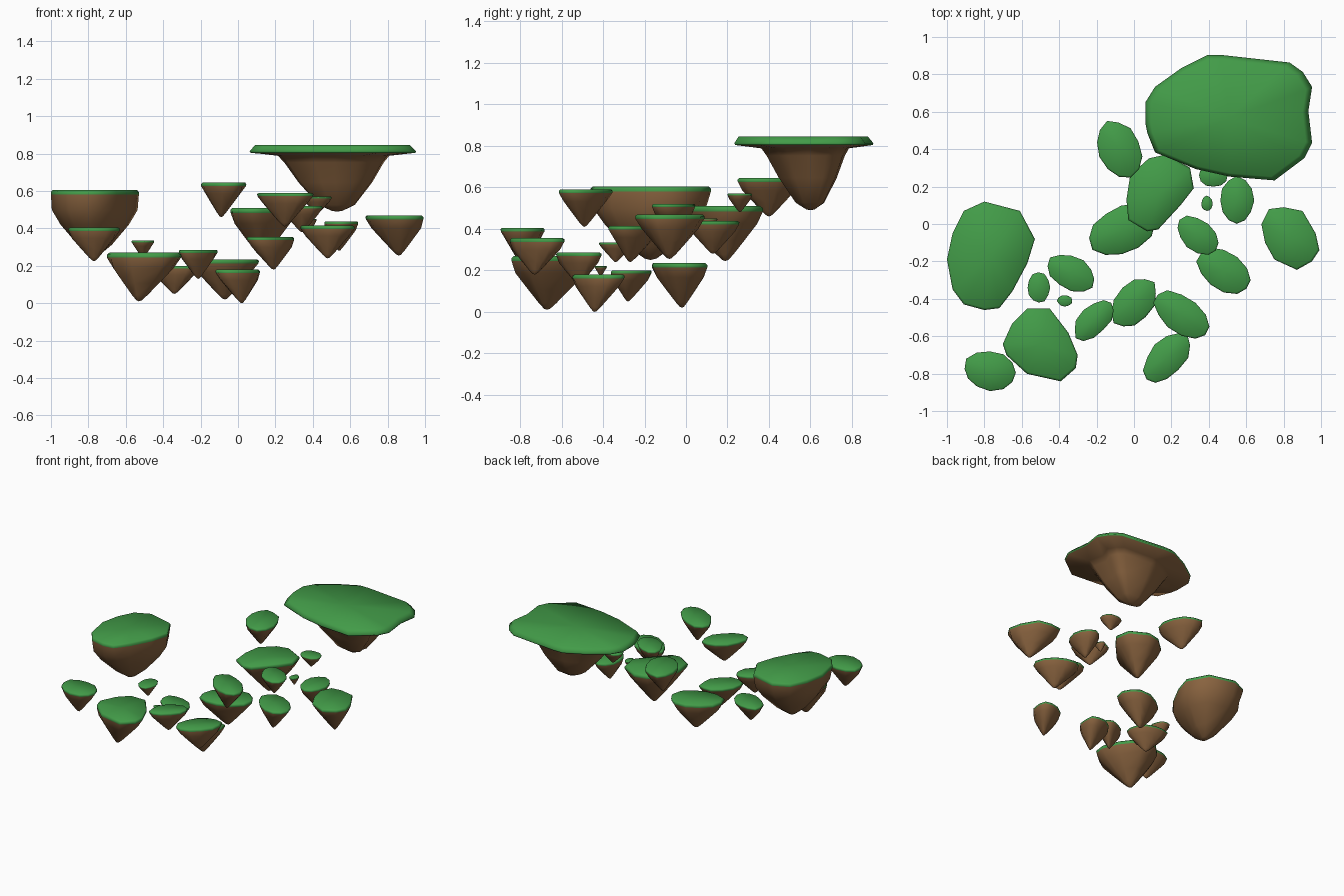
import bpy, bmesh, math, random
from mathutils import Vector

random.seed(4)
if "Cube" in bpy.data.objects:
    bpy.data.objects.remove(bpy.data.objects["Cube"], do_unlink=True)


def material(name, colour):
    mat = bpy.data.materials.new(name)
    mat.use_nodes = True
    mat.diffuse_color = (*colour, 1)
    mat.node_tree.nodes["Principled BSDF"].inputs["Base Color"].default_value = (*colour, 1)
    return mat


GRASS = material("grass green", (0.055, 0.33, 0.065))
EARTH = material("earth brown", (0.25, 0.125, 0.05))

# Profiles from the turf edge to the tip: (radius, share of the depth)
CONE = [(.94, 0), (1, .04), (.99, .1), (.82, .32), (.48, .63), (.2, .88), (.07, .98)]
BOWL = [(.96, 0), (1, .03), (1, .07), (.94, .3), (.75, .52), (.38, .82), (.1, .98)]
MUSHROOM = [(.93, 0), (1, .09), (.99, .115), (.65, .16), (.58, .26), (.43, .56), (.21, .9), (.06, .99)]


def oval(x0, x1, y0, y1, lean, sides=12):
    """Uneven slanted oval that fills a rectangle."""
    slant = math.asin(lean)
    points = []
    for i in range(sides):
        t = math.tau * i / sides
        wobble = random.uniform(.96, 1.06)
        points.append(((x0 + x1) / 2 + (x1 - x0) / 2 * wobble * math.cos(t),
                       (y0 + y1) / 2 + (y1 - y0) / 2 * wobble * math.sin(t + slant)))
    return points


def island(name, outline, top, bottom, tip=None, profile=CONE):
    """Loft the outline down the profile to the tip: turf above, earth below."""
    points = [Vector(p) for p in outline]
    n = len(points)
    low, high = [Vector((f(p.x for p in points), f(p.y for p in points))) for f in (min, max)]
    centre = (low + high) / 2
    tip = Vector(tip) if tip else centre
    lobes = [random.uniform(-.07, .07) for _ in points]

    bm = bmesh.new()
    rings = []
    for level, (radius, depth) in enumerate(profile):
        middle = centre.lerp(tip, depth)
        ring = []
        for p, lobe in zip(points, lobes):
            bulge = 1 + lobe if level > 2 else 1
            q = middle + (p - centre) * radius * bulge
            ring.append(bm.verts.new((q.x, q.y, top + (bottom - top) * depth)))
        rings.append(ring)
    crown = bm.verts.new((centre.x, centre.y, top))
    point = bm.verts.new((tip.x, tip.y, bottom))

    for i in range(n):
        j = (i + 1) % n
        bm.faces.new((crown, rings[0][i], rings[0][j]))
        bm.faces.new((point, rings[-1][j], rings[-1][i])).material_index = 1
        for level, (a, b) in enumerate(zip(rings, rings[1:])):
            bm.faces.new((a[i], b[i], b[j], a[j])).material_index = int(level > 1)
    bmesh.ops.recalc_face_normals(bm, faces=bm.faces)

    mesh = bpy.data.meshes.new(name)
    bm.to_mesh(mesh)
    bm.free()
    mesh.materials.append(GRASS)
    mesh.materials.append(EARTH)
    mesh.shade_smooth()
    bpy.context.collection.objects.link(bpy.data.objects.new(name, mesh))


# Large islands with their own coastlines
island("great_island", [
    (.06, .53), (.06, .65), (.11, .73), (.25, .83), (.39, .9), (.47, .9), (.83, .86), (.9, .81),
    (.95, .73), (.93, .6), (.95, .43), (.91, .35), (.75, .23), (.51, .25), (.33, .29), (.11, .38),
    (.07, .48)], .845, .49, (.53, .6), MUSHROOM)
island("right_large_island", [
    (-1, -.19), (-.97, -.05), (-.91, .07), (-.8, .12), (-.61, .07), (-.53, -.08), (-.57, -.21),
    (-.65, -.36), (-.72, -.45), (-.8, -.46), (-.91, -.43), (-.97, -.35)], .605, .25, None, BOWL)
island("front_right_island", [
    (-.7, -.64), (-.65, -.53), (-.57, -.45), (-.45, -.45), (-.35, -.58), (-.3, -.7), (-.31, -.77),
    (-.39, -.84), (-.57, -.8), (-.68, -.7)], .27, .01, (-.53, -.67))
island("middle_island", [
    (-.04, .13), (-.02, .26), (.08, .35), (.17, .37), (.3, .3), (.32, .19), (.25, .1), (.13, -.03),
    (.07, -.04), (-.03, .02)], .51, .245, (.13, .19))
island("left_island", [
    (.68, 0), (.72, .08), (.8, .09), (.9, .07), (.97, -.05), (.99, -.14), (.95, -.2), (.87, -.245),
    (.75, -.19), (.7, -.1)], .47, .255, (.86, -.08))

# Small islands
island("corner_islet", oval(-.91, -.63, -.89, -.68, -.1), .405, .225, (-.77, -.79))
island("pebble_islet", oval(-.57, -.45, -.42, -.26, 0), .335, .24)
island("tiny_front_islet", oval(-.41, -.33, -.44, -.38, 0), .22, .17)
island("low_right_islet", oval(-.46, -.21, -.36, -.16, -.35), .2, .05, (-.34, -.28))
island("front_middle_islet", oval(-.32, -.11, -.62, -.41, .5), .285, .13)
island("lowest_islet", oval(-.12, .12, -.55, -.29, .4), .18, 0, (.02, -.44))
island("low_middle_islet", oval(-.24, .11, -.17, .1, .3), .235, .02, (-.07, -.02))
island("back_islet", oval(-.2, .04, .25, .55, -.25), .645, .46, (-.09, .4))
island("high_front_islet", oval(.11, .4, -.61, -.36, -.5), .59, .41, (.25, -.49))
island("front_left_islet", oval(.05, .3, -.85, -.58, .5), .355, .18, (.19, -.73))
island("side_left_islet", oval(.34, .62, -.37, -.13, -.4), .415, .24, (.48, -.27))
island("inner_left_islet", oval(.23, .45, -.16, .04, -.4), .52, .38)
island("back_left_islet", oval(.46, .64, 0, .25, 0), .438, .28, (.54, .13))
island("tiny_back_islet", oval(.36, .42, .07, .15, 0), .45, .39)
island("sheltered_islet", oval(.35, .5, .2, .32, 0), .57, .48)
